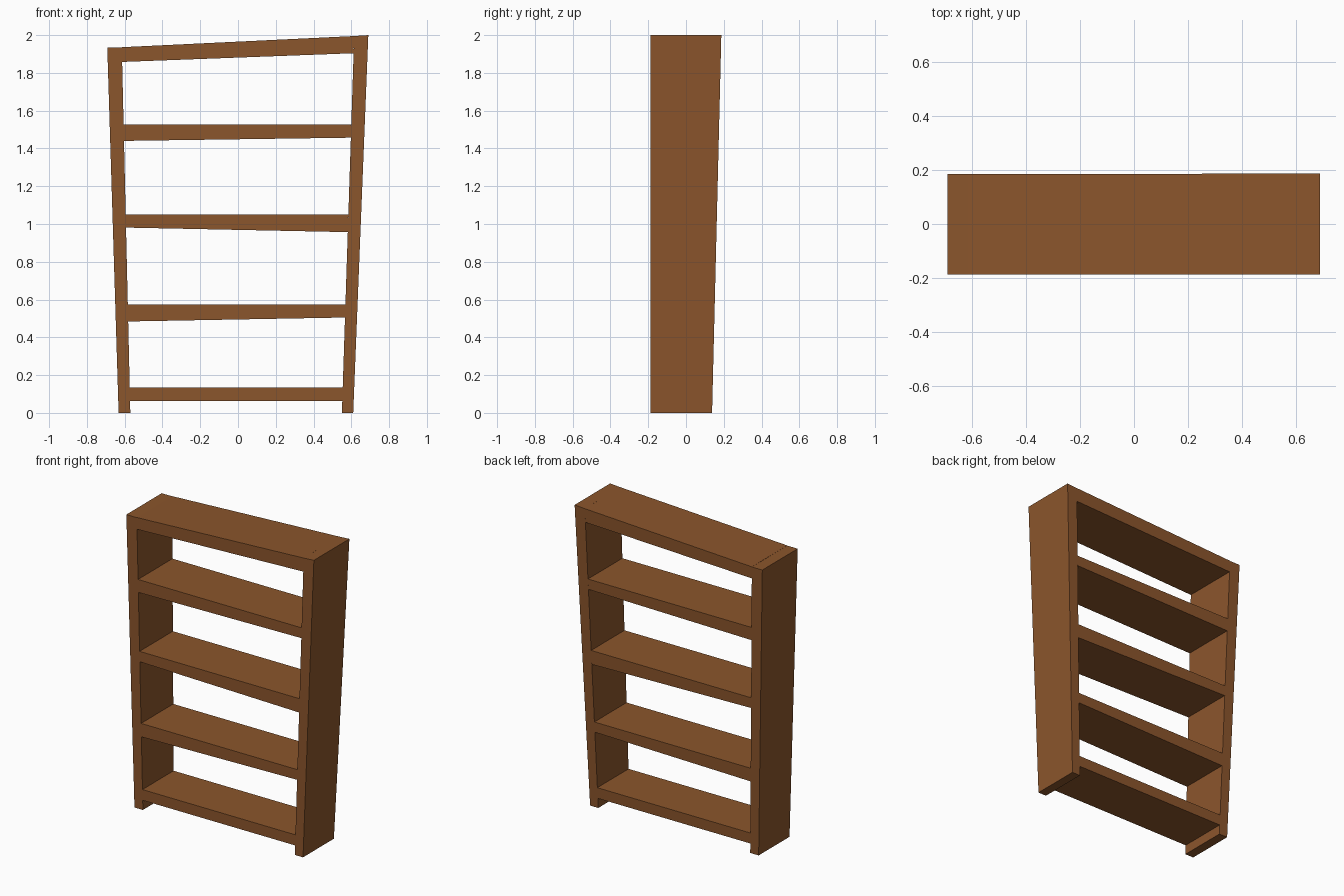
import bpy, bmesh

if "Cube" in bpy.data.objects:
    bpy.data.objects.remove(bpy.data.objects["Cube"])

wood = bpy.data.materials.new("warm brown wood")
wood.diffuse_color = (0.26, 0.092, 0.025, 1)
wood.use_nodes = True
wood.node_tree.nodes["Principled BSDF"].inputs["Base Color"].default_value = wood.diffuse_color

FRONT = -0.187


def back(z):
    # the rear leans outwards towards the top
    return 0.138 + 0.0245 * z


def inner_left(z):
    return -0.57 - 0.0233 * z


def inner_right(z):
    return 0.55 + 0.0325 * z


def board(name, outline):
    """Extrude a front-view (x, z) outline from the flat front to the leaning back."""
    bm = bmesh.new()
    f = [bm.verts.new((x, FRONT, z)) for x, z in outline]
    b = [bm.verts.new((x, back(z), z)) for x, z in outline]
    n = len(outline)
    bm.faces.new(f)
    bm.faces.new(b[::-1])
    for i in range(n):
        j = (i + 1) % n
        bm.faces.new((f[j], f[i], b[i], b[j]))
    bmesh.ops.recalc_face_normals(bm, faces=bm.faces)
    me = bpy.data.meshes.new(name)
    bm.to_mesh(me)
    bm.free()
    me.materials.append(wood)
    ob = bpy.data.objects.new(name, me)
    bpy.context.collection.objects.link(ob)
    return ob


# splayed side panels, the right one taller
board("left_side", [(-0.632, 0), (-0.57, 0), (inner_left(1.935), 1.935), (-0.692, 1.935)])
board("right_side", [(0.55, 0), (0.61, 0), (0.69, 2.0), (inner_right(2.0), 1.995)])

# uneven shelves: top left, top right, bottom left, bottom right heights
shelves = {
    "bottom_shelf": (0.135, 0.135, 0.064, 0.064),
    "lower_shelf": (0.573, 0.573, 0.484, 0.505),
    "middle_shelf": (1.05, 1.05, 0.981, 0.957),
    "upper_shelf": (1.526, 1.526, 1.44, 1.457),
    "top_board": (1.936, 1.995, 1.858, 1.904),
}
for name, (tl, tr, bl, br) in shelves.items():
    board(name, [(inner_left(bl), bl), (inner_right(br), br),
                 (inner_right(tr), tr), (inner_left(tl), tl)])
